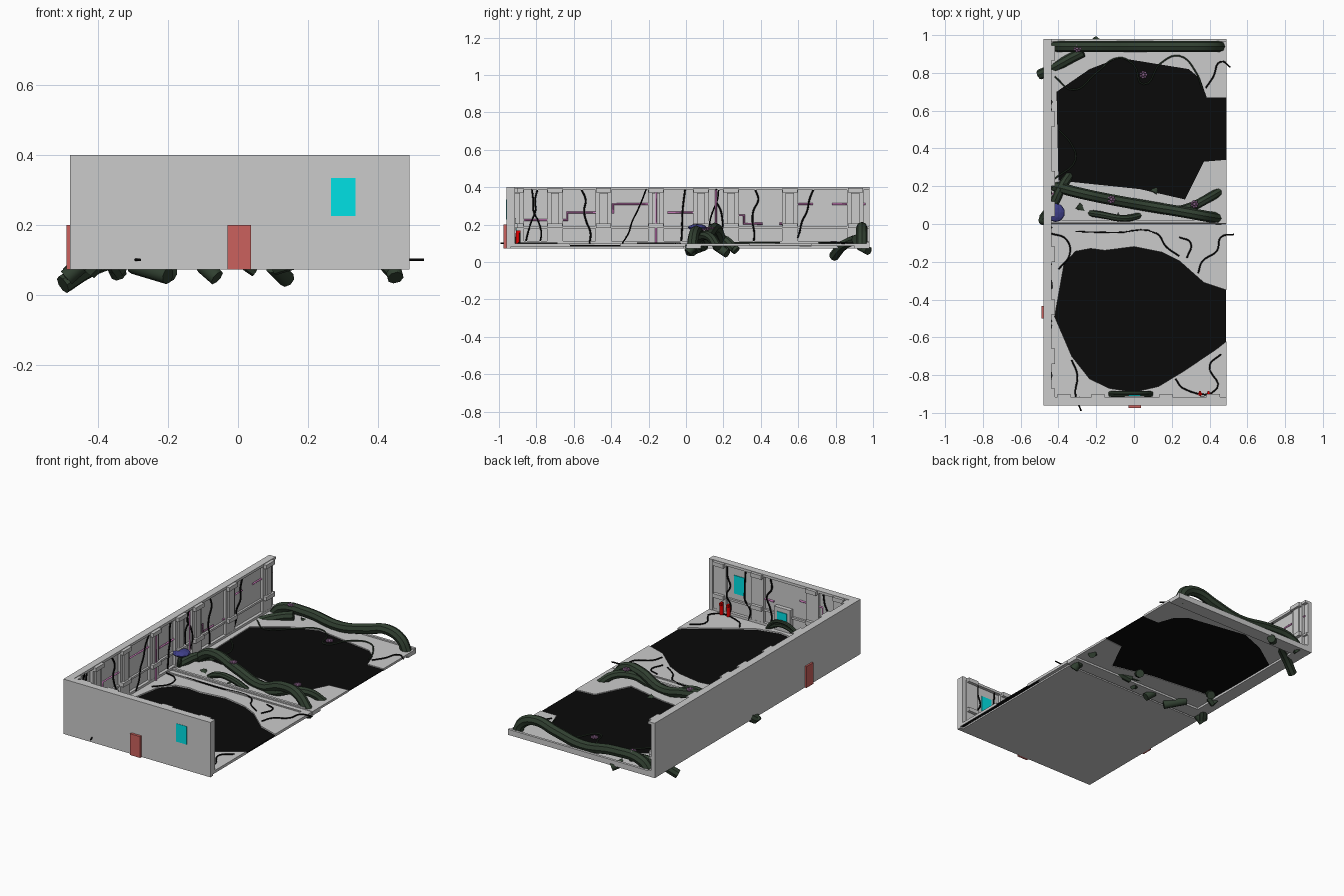
import bpy, bmesh, math, random
from mathutils import Vector

random.seed(4)


def mat(name, c):
    m = bpy.data.materials.new(name)
    m.diffuse_color = (*c, 1)
    return m


BLACK = mat("black", (0.003, 0.003, 0.003))
GREEN = mat("dark_green", (0.03, 0.05, 0.03))
PINK = mat("pink", (0.6, 0.2, 0.5))
CYAN = mat("cyan", (0.0, 0.75, 0.78))
RED = mat("red", (0.8, 0.0, 0.0))
DOOR = mat("door_red", (0.6, 0.12, 0.11))
BLUE = mat("blue", (0.05, 0.05, 0.25))
MAUVE = mat("mauve", (0.25, 0.12, 0.25))


def finish(bm, name, m=None):
    me = bpy.data.meshes.new(name)
    bmesh.ops.recalc_face_normals(bm, faces=bm.faces[:])
    bm.to_mesh(me)
    bm.free()
    ob = bpy.data.objects.new(name, me)
    bpy.context.collection.objects.link(ob)
    if m:
        me.materials.append(m)
    return ob


def box(name, x0, x1, y0, y1, z0, z1, m=None):
    bm = bmesh.new()
    bmesh.ops.create_cube(bm, size=1)
    for v in bm.verts:
        v.co = ((x0 + x1) / 2 + v.co.x * (x1 - x0), (y0 + y1) / 2 + v.co.y * (y1 - y0),
                (z0 + z1) / 2 + v.co.z * (z1 - z0))
    return finish(bm, name, m)


def slab(name, pts, z0, z1, m=None):
    bm = bmesh.new()
    f = bm.faces.new([bm.verts.new((x, y, z0)) for x, y in pts])
    r = bmesh.ops.extrude_face_region(bm, geom=[f])
    for v in r["geom"]:
        if isinstance(v, bmesh.types.BMVert):
            v.co.z = z1
    bmesh.ops.triangulate(bm, faces=[f for f in bm.faces if len(f.verts) > 4])
    return finish(bm, name, m)


def tube(name, pts, r, m, smooth=True, sides=2):
    cu = bpy.data.curves.new(name, "CURVE")
    cu.dimensions = "3D"
    cu.bevel_depth, cu.bevel_resolution, cu.use_fill_caps = r, sides, True
    if smooth:
        sp = cu.splines.new("BEZIER")
        sp.bezier_points.add(len(pts) - 1)
        for b, p in zip(sp.bezier_points, pts):
            b.co = p
            b.handle_left_type = b.handle_right_type = "AUTO"
        sp.resolution_u = 5
    else:
        sp = cu.splines.new("POLY")
        sp.points.add(len(pts) - 1)
        for b, p in zip(sp.points, pts):
            b.co = (*p, 1)
    cu.materials.append(m)
    ob = bpy.data.objects.new(name, cu)
    bpy.context.collection.objects.link(ob)
    bpy.ops.object.select_all(action="DESELECT")
    ob.select_set(True)
    bpy.context.view_layer.objects.active = ob
    bpy.ops.object.convert(target="MESH")
    if smooth:
        bpy.ops.object.shade_smooth_by_angle()


def ball(name, c, s, m):
    bm = bmesh.new()
    bmesh.ops.create_icosphere(bm, subdivisions=2, radius=1)
    for v in bm.verts:
        v.co = Vector(c) + Vector([a * b for a, b in zip(v.co, s)])
    return finish(bm, name, m)


# floors with broken holes that open on the right edge, dark sheets below
front_hole = [(.49, -.62), (.44, -.66), (.27, -.775), (.13, -.86), (0, -.89), (-.13, -.87), (-.235, -.82),
              (-.33, -.70), (-.42, -.49), (-.37, -.21), (-.31, -.145), (-.23, -.13), (-.155, -.14), (0, -.12),
              (.15, -.15), (.24, -.195), (.37, -.31), (.49, -.35)]
back_hole = [(.49, .34), (.37, .33), (.27, .13), (.03, .185), (-.40, .23), (-.41, .70), (-.235, .82),
             (-.08, .88), (.29, .82), (.35, .77), (.385, .67), (.49, .67)]
slab("front_floor", [(-.48, -.002), (-.48, -.96), (.49, -.96)] + front_hole + [(.49, -.002)], .082, .098)
slab("back_floor", [(-.48, .98), (-.48, .002), (.44, .002), (.49, .002)] + back_hole + [(.49, .98)], .085, .098)
box("front_dark_sheet", -.46, .488, -.93, -.03, .082, .09, BLACK)
slab("back_dark_sheet", back_hole, .088, .092, BLACK)
box("front_base_plate", -.48, .47, -.96, -.01, .073, .082)
# frame under the back half
for n, a in (("left", (-.48, -.40, .0, .98)), ("front", (-.40, .49, .0, .08)),
             ("back", (-.40, .49, .90, .98))):
    box("under_frame_" + n, *a, .073, .085)
# raised floor lips
box("back_lip", -.44, .49, .965, .98, .098, .106)
box("middle_lip_a", -.44, .44, -.045, -.035, .098, .103)
box("middle_lip_b", -.44, .44, .005, .02, .098, .106)

# walls
box("left_wall", -.48, -.455, -.96, .98, .073, .40)
box("front_wall", -.455, .49, -.96, -.935, .073, .40)
for z0, z1, d in ((.385, .40, .018), (.18, .192, .012), (.098, .112, .018)):
    box("left_rail", -.455, -.455 + d, -.93, .98, z0, z1)
    box("front_rail", -.455, .49, -.935, -.935 + d, z0, z1)
for y in (-.91, -.70, -.44, -.16, .08, .24, .555, .905):
    box("left_rib", -.455, -.438, y - .043, y + .043, .098, .40)
    box("left_rib_core", -.44, -.428, y - .022, y + .022, .20, .37)
    for z in (.195, .385):
        box("left_rib_clamp", -.44, -.418, y - .04, y + .04, z - .012, z + .012)
for x in (-.37, -.19, .17, .42):
    box("front_rib", x - .04, x + .04, -.935, -.918, .098, .40)
    for z in (.195, .385):
        box("front_rib_clamp", x - .035, x + .035, -.92, -.90, z - .012, z + .012)
box("front_end_post", .465, .49, -.935, -.915, .098, .40)

# doors, window, screen
box("front_door", -.03, .037, -.975, -.955, .073, .20, DOOR)
box("side_door", -.49, -.475, -.50, -.435, .073, .20, DOOR)
box("window", .265, .335, -.962, -.931, .227, .335, CYAN)
box("screen_frame", -.05, .055, -.935, -.91, .098, .235)
box("screen", -.03, .035, -.912, -.906, .12, .21, CYAN)

# fire extinguishers
for x in (.35, .395):
    tube("extinguisher", [(x, -.9, .098), (x, -.9, .155)], .011, RED, False)
    box("extinguisher_nozzle", x - .006, x + .006, -.908, -.885, .155, .17, RED)

# pink wall pipes as (y, z) steps
pipes = [[(-.91, .225), (-.74, .225)], [(-.66, .225), (-.635, .225), (-.635, .265), (-.48, .265)],
         [(-.39, .26), (-.39, .31), (-.2, .31)], [(-.16, .10), (-.16, .385)], [(-.1, .265), (.1, .265)],
         [(.16, .15), (.16, .385)], [(.24, .25), (.31, .25), (.31, .205), (.41, .205)],
         [(.5, .205), (.595, .205), (.595, .31), (.68, .31)], [(.78, .31), (.96, .31)]]
for p in pipes:
    rib = len(p) == 2 and p[0][0] == p[1][0]
    tube("wall_pipe", [(-.43 if rib else -.45, y, z) for y, z in p], .006, PINK, False, 0)
tube("front_pipe", [(-.33, -.93, .25), (-.25, -.93, .25), (-.25, -.93, .3), (-.1, -.93, .3)], .006, PINK, False, 0)
tube("front_pipe", [(.07, -.93, .25), (.13, -.93, .25)], .006, PINK, False, 0)

# creeping black cables on the walls
for y, lean in ((-.83, .06), (-.79, -.06), (-.52, -.05), (-.3, .14), (-.02, .03), (.13, .07), (.19, -.05),
                (.36, .03), (.62, .10)):
    pts = [(-.448 + random.uniform(0, .012), y + lean * (i / 5 - .3) + random.uniform(-.012, .012),
            .1 + .29 * i / 5) for i in range(6)]
    tube("wall_cable", pts, .0045, BLACK, True, 1)
for x in (-.28, .1, .24, .36):
    pts = [(x + random.uniform(-.02, .02), -.928 + random.uniform(0, .01), .1 + .28 * i / 5) for i in range(6)]
    tube("front_cable", pts, .0045, BLACK, True, 1)

# cables across the floor
cables = [[(-.31, -.04), (-.1, -.045), (.12, -.05), (.17, -.12), (.24, -.17)],
          [(.53, -.055), (.46, -.07), (.44, -.14), (.36, -.2), (.34, -.26)],
          [(-.44, -.05), (-.36, -.08), (-.34, -.16), (-.40, -.24)],
          [(.24, -.07), (.3, -.1), (.28, -.18)],
          [(-.28, -.99), (-.31, -.9), (-.3, -.8), (-.33, -.72)],
          [(.22, -.82), (.26, -.87), (.44, -.87), (.40, -.75), (.46, -.69)],
          [(.51, .83), (.46, .86), (.42, .78), (.38, .72)]]
for c in cables:
    tube("floor_cable", [(x, y, .101) for x, y in c], .004, BLACK, True, 1)
tube("floor_vine", [(x, y, .103) for x, y in ((-.42, .78), (-.32, .71), (-.2, .8), (-.08, .88), (0, .84), (.05, .74),
     (.14, .85), (.24, .89), (.33, .80), (.36, .72))], .004, GREEN, True, 1)
tube("floor_vine", [(x, y, .103) for x, y in ((-.42, .24), (-.31, .34), (-.33, .42), (-.4, .5))], .004, GREEN, True, 1)

# thick tentacles
tube("back_tentacle", [(-.42, .94, .08), (-.37, .94, .13), (-.2, .94, .145), (.02, .94, .12), (.2, .94, .155),
                       (.33, .94, .185), (.42, .94, .15), (.455, .94, .085)], .03, GREEN)
tube("corner_tentacle", [(-.50, .79, .03), (-.42, .83, .08), (-.33, .88, .11), (-.27, .91, .12)], .027, GREEN)
tube("middle_tentacle", [(-.43, .20, .07), (-.37, .185, .13), (-.27, .16, .18), (-.1, .125, .15), (.1, .09, .11),
                         (.25, .065, .16), (.36, .045, .155), (.45, .03, .07)], .029, GREEN)
tube("crossing_tentacle", [(.45, .17, .08), (.39, .135, .13), (.3, .09, .14), (.2, .07, .11), (.1, .09, .08)], .024, GREEN)
tube("low_tentacle", [(-.48, .03, .06), (-.43, .10, .11), (-.38, .2, .12), (-.34, .26, .07)], .025, GREEN)
tube("mid_root", [(-.25, .06, .07), (-.18, .05, .12), (-.05, .03, .13), (.05, .05, .07)], .018, GREEN)
for z, y in ((.125, -.905), (.14, -.895), (.115, -.9)):
    tube("screen_vine", [(-.13, y, .09), (-.08, y, z), (0, y, z + .02), (.06, y, z), (.095, y, .09)], .01, GREEN)
# tentacle ends poking out under the floor
for a, b in (((-.35, .25, .08), (-.34, .27, .06)), ((-.30, .10, .085), (-.20, .02, .055)),
             ((.10, .16, .085), (.14, .22, .045)), ((-.10, .05, .085), (-.06, .03, .05)),
             ((.44, .04, .085), (.45, .01, .05)), ((-.24, .93, .085), (-.19, .975, .06)),
             ((-.45, .02, .085), (-.49, .02, .05))):
    tube("tentacle_end", [a, b], .024, GREEN, False)

# small rosettes growing on the tentacles
for x, y, z in ((-.30, .93, .17), (.05, .79, .103), (-.12, .13, .182), (.32, .105, .175)):
    for i in range(7):
        t = i * math.tau / 7
        ball("petal", (x + .015 * math.cos(t), y + .015 * math.sin(t), z), (.007, .007, .006), MAUVE)
    ball("petal_core", (x, y, z), (.009, .009, .007), MAUVE)

# blue bloom leaning on the wall
ball("blue_bloom", (-.415, .06, .185), (.05, .05, .018), BLUE)
tube("bloom_stem", [(-.43, .06, .1), (-.42, .05, .14), (-.415, .06, .18)], .012, GREEN)
